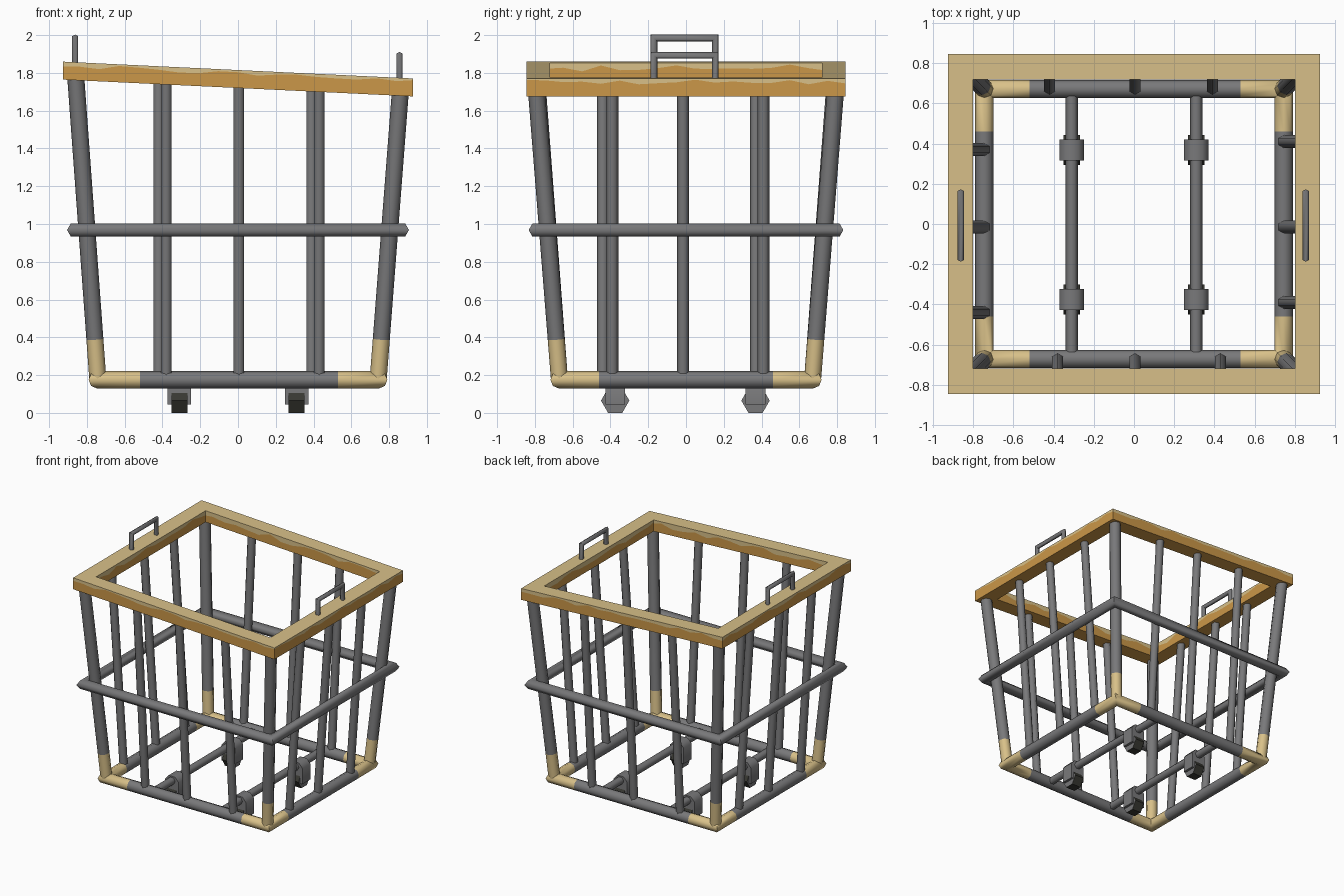
import bpy, bmesh, math, random
from mathutils import Vector

if "Cube" in bpy.data.objects:
    bpy.data.objects.remove(bpy.data.objects["Cube"])

random.seed(4)


def material(name, r, g, b):
    m = bpy.data.materials.new(name)
    m.diffuse_color = (r, g, b, 1)
    m.use_nodes = True
    m.node_tree.nodes["Principled BSDF"].inputs["Base Color"].default_value = m.diffuse_color
    return m


MATS = [material("steel_grey", 0.19, 0.19, 0.195),
        material("tan_paint", 0.69, 0.53, 0.25),
        material("orange_rust", 0.60, 0.31, 0.065),
        material("dark_rubber", 0.04, 0.04, 0.032)]
GREY, TAN, ORANGE, DARK = range(4)


def skin(name, rings, closed=False, rule=None, angle=62):
    """Join rings of points into a tube; rule(centre, normal) picks the colour."""
    bm = bmesh.new()
    vs = [[bm.verts.new(p) for p in r] for r in rings]
    n, k = len(vs), len(vs[0])
    for i in range(n if closed else n - 1):
        a, b = vs[i], vs[(i + 1) % n]
        for j in range(k):
            bm.faces.new((a[j], a[(j + 1) % k], b[(j + 1) % k], b[j]))
    if not closed:
        bm.faces.new(vs[0])
        bm.faces.new(vs[-1])
    bmesh.ops.recalc_face_normals(bm, faces=bm.faces)
    bm.normal_update()
    for f in bm.faces:
        if rule:
            f.material_index = rule(f.calc_center_median(), f.normal)
    me = bpy.data.meshes.new(name)
    bm.to_mesh(me)
    bm.free()
    for m in MATS:
        me.materials.append(m)
    ob = bpy.data.objects.new(name, me)
    bpy.context.collection.objects.link(ob)
    bpy.context.view_layer.objects.active = ob
    ob.select_set(True)
    bpy.ops.object.shade_smooth_by_angle(angle=math.radians(angle))
    ob.select_set(False)
    return ob


def ngon(r, n, turn=0.0):
    return [(r * math.cos(turn + 2 * math.pi * i / n), r * math.sin(turn + 2 * math.pi * i / n))
            for i in range(n)]


def rod(name, points, r, n=6, rule=None, turn=0.0, angle=62):
    """Straight tube through collinear points."""
    pts = [Vector(p) for p in points]
    d = (pts[-1] - pts[0]).normalized()
    u = d.cross(Vector((0, 0, 1)) if abs(d.z) < 0.7 else Vector((1, 0, 0))).normalized()
    w = u.cross(d)
    return skin(name, [[p + u * a + w * b for a, b in ngon(r, n, turn)] for p in pts],
                rule=rule, angle=angle)


def stations(X, Y, cx=(), cy=()):
    """Points round a rectangle with outward offset directions (mitred corners)."""
    s = [(-X, -Y, -1, -1)] + [(x, -Y, 0, -1) for x in cx]
    s += [(X, -Y, 1, -1)] + [(X, y, 1, 0) for y in cy]
    s += [(X, Y, 1, 1)] + [(x, Y, 0, 1) for x in reversed(cx)]
    s += [(-X, Y, -1, 1)] + [(-X, y, -1, 0) for y in reversed(cy)]
    return s


def frame(name, st, z, prof, rule=None):
    return skin(name, [[(x + ox * a, y + oy * a, z + b) for a, b in prof]
                       for x, y, ox, oy in st], True, rule)


def rim_z(x):
    return -0.048 * x


# Base frame with painted corners
frame("base_frame", stations(0.745, 0.672, (-0.52, 0.53), (-0.46, 0.46)), 0.175, ngon(0.046, 8),
      lambda c, n: TAN if abs(c.x) > 0.53 and abs(c.y) > 0.5 else GREY)

# Middle hoop outside the posts
frame("middle_hoop", stations(0.865, 0.793), 0.968, ngon(0.04, 6))

# Tilted top rim: painted top, worn lower sides with a wavy edge
cx = [-0.84 + 0.105 * i for i in range(17)]
cy = [-0.75 + 0.1 * i for i in range(16)]
H = 0.095
rings = []
for x, y, ox, oy in stations(0.862, 0.78, cx, cy):
    lo, li = H * random.uniform(0.66, 0.93), H * random.uniform(0.5, 0.9)
    prof = [(0.065, 0), (0.065, lo), (0.065, H), (-0.06, H), (-0.06, li), (-0.06, 0)]
    rings.append([(x + ox * a, y + oy * a, 1.72 + b + rim_z(x + ox * a)) for a, b in prof])


def rim_rule(c, n):
    if n.z > 0.7:
        return TAN
    if n.z < -0.7:
        return ORANGE
    return TAN if c.z - 1.72 - rim_z(c.x) > H * 0.68 else ORANGE


skin("top_rim", rings, True, rim_rule, 40)

# Leaning corner posts with painted feet
for sx in (-1, 1):
    for sy in (-1, 1):
        a = Vector((sx * 0.742, sy * 0.67, 0.175))
        top = 1.75 + rim_z(sx * 0.86)
        b = Vector((sx * 0.86, sy * 0.792, top))
        t = (0.39 - a.z) / (b.z - a.z)
        rod("corner_post", [a, a.lerp(b, t), b], 0.045, 8,
            lambda c, n: TAN if c.z < 0.39 else GREY)

# Upright bars: front, back, left and right walls
for sy, xs in ((-1, (-0.38, 0.005, 0.43)), (1, (-0.42, 0.005, 0.39))):
    for x in xs:
        rod("wall_bar", [(x, sy * 0.675, 0.19), (x, sy * 0.785, 1.74 + rim_z(x))], 0.032)
for sx, ys in ((-1, (-0.44, -0.015, 0.37)), (1, (-0.39, -0.015, 0.41))):
    for y in ys:
        rod("side_bar", [(sx * 0.745, y, 0.19), (sx * 0.855, y, 1.74 + rim_z(sx * 0.85))], 0.032)

# Carry handles on the left and right rim
for x, top, bot in ((-0.862, 1.985, 1.82), (0.855, 1.893, 1.75)):
    path = [(-0.17, bot, -1, 0), (-0.17, top, -1, 1), (0.155, top, 1, 1), (0.155, bot, 1, 0)]
    skin("handle", [[(x + b, y + oy * a, z + oz * a) for a, b in ngon(0.018, 6)]
                    for y, z, oy, oz in path])

# Floor rods carrying the casters
for x in (-0.31, 0.31):
    rod("floor_rod", [(x, -0.66, 0.175), (x, 0.66, 0.175)], 0.031, 6)
    for y in (-0.375, 0.368):
        # Six-sided wheel with dark tread and grey discs
        rod("caster_wheel", [(x - 0.042, y, 0.065), (x + 0.042, y, 0.065)], 0.075, 6,
            lambda c, n: GREY if abs(n.x) > 0.7 else DARK, angle=30)
        # Caster housing clamped round the rod
        prof = [(-0.062, 0.045), (0.062, 0.045), (0.062, 0.175), (0.03, 0.212),
                (-0.03, 0.212), (-0.062, 0.175)]
        skin("caster_housing", [[(x + a, y + dy, b) for a, b in prof]
                                for dy in (-0.052, 0.052)])
